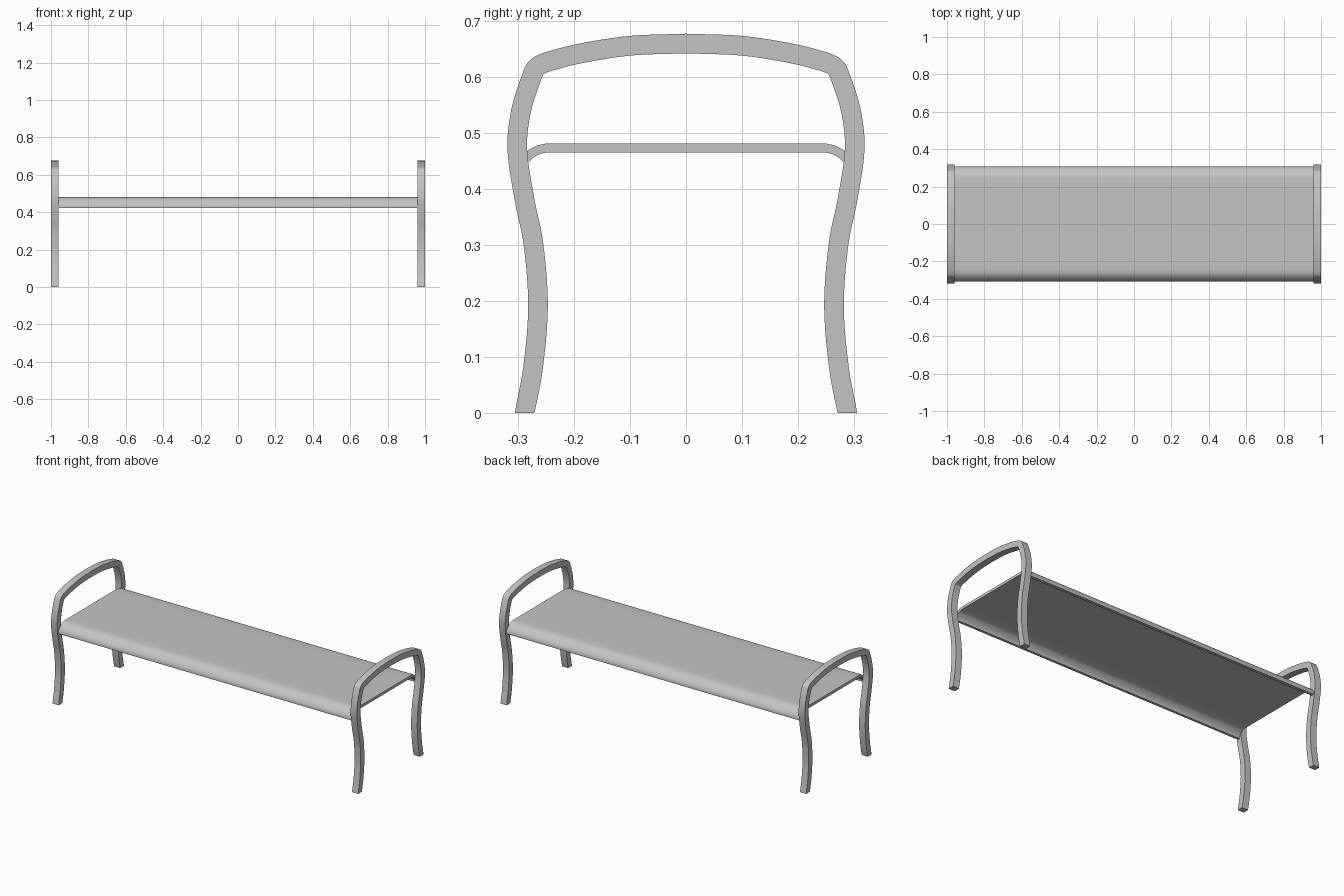
import bpy
import bmesh
import math
from mathutils import Vector

cube = bpy.data.objects.get("Cube")
if cube:
    bpy.data.objects.remove(cube, do_unlink=True)

grey = bpy.data.materials.new("light grey")
grey.use_nodes = True
grey.diffuse_color = (0.55, 0.55, 0.55, 1)
grey.node_tree.nodes["Principled BSDF"].inputs["Base Color"].default_value = grey.diffuse_color


def spline(points, steps):
    """Smooth curve through the points."""
    pts = [Vector(p) for p in points]
    pts = [2 * pts[0] - pts[1]] + pts + [2 * pts[-1] - pts[-2]]
    path = []
    for a, b, c, d in zip(pts, pts[1:], pts[2:], pts[3:]):
        for i in range(steps):
            t = i / steps
            path.append(0.5 * (2 * b + (c - a) * t + (2 * a - 5 * b + 4 * c - d) * t**2
                               + (3 * b - a - 3 * c + d) * t**3))
    return path + [pts[-2]]


def mirrored(half):
    """Join a path that ends at y = 0 to its mirror image."""
    return half + [Vector((-p.x, p.y)) for p in reversed(half[:-1])]


def bar(name, path, thickness, x0, x1, floor_ends=False):
    """Sweep a rectangular section along a path in the y-z plane."""
    bm = bmesh.new()
    rows = []
    last = len(path) - 1
    for i, p in enumerate(path):
        tangent = (path[min(i + 1, last)] - path[max(i - 1, 0)]).normalized()
        offset = Vector((-tangent.y, tangent.x)) * thickness / 2
        row = []
        for x, side in ((x0, 1), (x1, 1), (x1, -1), (x0, -1)):
            q = p + side * offset
            z = 0 if floor_ends and i in (0, last) else q.y
            row.append(bm.verts.new((x, q.x, z)))
        rows.append(row)
    for r, s in zip(rows, rows[1:]):
        for k in range(4):
            n = (k + 1) % 4
            bm.faces.new((r[k], r[n], s[n], s[k]))
    bm.faces.new(rows[0])
    bm.faces.new(rows[-1])
    bmesh.ops.recalc_face_normals(bm, faces=bm.faces)
    mesh = bpy.data.meshes.new(name)
    bm.to_mesh(mesh)
    bm.free()
    mesh.materials.append(grey)
    obj = bpy.data.objects.new(name, mesh)
    bpy.context.collection.objects.link(obj)
    bpy.ops.object.select_all(action="DESELECT")
    obj.select_set(True)
    bpy.context.view_layer.objects.active = obj
    bpy.ops.object.shade_smooth_by_angle(angle=math.radians(30))


# Curved end frames: leg, armrest and leg in one bent bar
leg = [(0.288, 0), (0.273, 0.08), (0.264, 0.19), (0.272, 0.3), (0.288, 0.38),
       (0.301, 0.47), (0.294, 0.54), (0.275, 0.6), (0.266, 0.617), (0.249, 0.626)]
rail = [(0.249, 0.626), (0.19, 0.641), (0.1, 0.655), (0, 0.659)]
frame_path = mirrored(spline(leg, 6)[:-1] + spline(rail, 6))
for name, x0, x1 in (("right_frame", -1, -0.96), ("left_frame", 0.96, 1)):
    bar(name, frame_path, 0.035, x0, x1, True)

# Seat sheet with rolled front and back edges
lip = [(0.299, 0.423), (0.298, 0.435), (0.291, 0.448), (0.278, 0.461),
       (0.264, 0.469), (0.247, 0.473)]
seat_path = mirrored(spline(lip, 4) + [Vector((0.2, 0.473)), Vector((0, 0.473))])
bar("seat", seat_path, 0.016, -0.96, 0.96)
